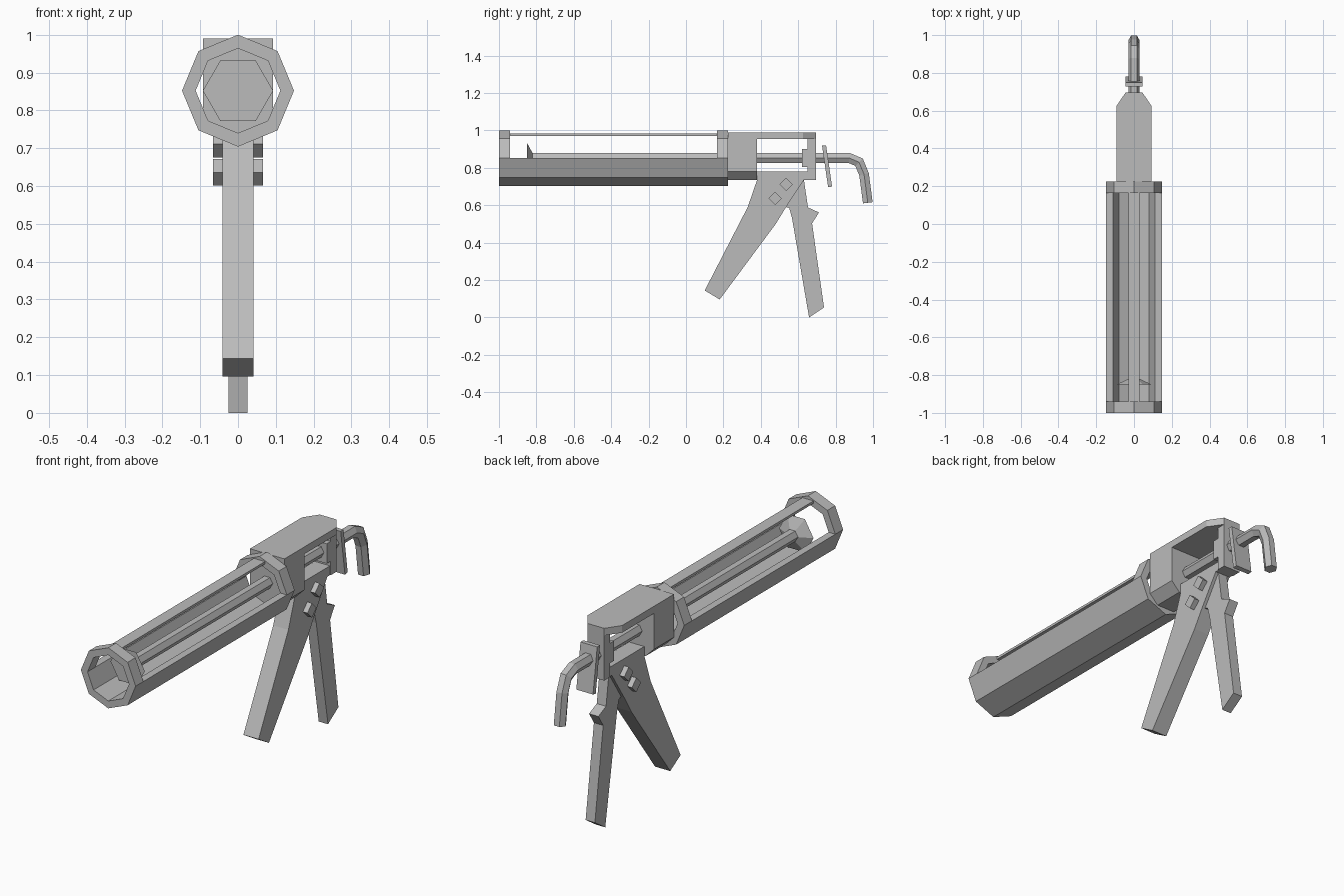
import bpy, bmesh
from math import sin, cos, pi
from mathutils import Vector

cube = bpy.data.objects.get("Cube")
if cube:
    bpy.data.objects.remove(cube, do_unlink=True)

grey = bpy.data.materials.new("grey metal")
grey.use_nodes = True
colour = (0.5, 0.5, 0.5, 1)
grey.diffuse_color = colour
grey.node_tree.nodes["Principled BSDF"].inputs["Base Color"].default_value = colour

AXIS_Z = 0.852  # height of the barrel axis


def loft(name, sections, closed=False):
    """Join matching rings of points into a skin, capped unless closed."""
    bm = bmesh.new()
    rings = [[bm.verts.new(p) for p in s] for s in sections]
    pairs = list(zip(rings, rings[1:] + rings[:1]))
    for a, b in pairs if closed else pairs[:-1]:
        for i in range(len(a)):
            j = (i + 1) % len(a)
            bm.faces.new((a[i], a[j], b[j], b[i]))
    if not closed:
        bm.faces.new(rings[0])
        bm.faces.new(rings[-1])
    bmesh.ops.recalc_face_normals(bm, faces=bm.faces)
    mesh = bpy.data.meshes.new(name)
    bm.to_mesh(mesh)
    bm.free()
    mesh.materials.append(grey)
    obj = bpy.data.objects.new(name, mesh)
    bpy.context.collection.objects.link(obj)
    return obj


def side_prism(name, yz, half):
    """Side profile extruded across x."""
    return loft(name, [[(x, y, z) for y, z in yz] for x in (-half, half)])


def front_prism(name, xz, y0, y1):
    """Front profile extruded along y."""
    return loft(name, [[(x, y, z) for x, z in xz] for y in (y0, y1)])


def box(name, x, y0, y1, z0, z1):
    return side_prism(name, [(y0, z0), (y1, z0), (y1, z1), (y0, z1)], x)


def polygon(n, r, first=0, last=None):
    """Points of a regular polygon about the barrel axis."""
    last = n - 1 if last is None else last
    return [(r * cos(2 * pi * i / n), AXIS_Z + r * sin(2 * pi * i / n))
            for i in range(first, last + 1)]


# Barrel: two octagonal rings joined by a half-open trough and a top strap
OUTER, INNER = 0.148, 0.112
for name, y0, y1 in (("front_ring", -1, -0.94), ("rear_ring", 0.165, 0.225)):
    loft(name, [[(x, y, z) for x, z in polygon(8, r)]
                for r, y in ((OUTER, y0), (OUTER, y1), (INNER, y1), (INNER, y0))],
         closed=True)
trough = polygon(8, OUTER, 4, 8) + polygon(8, INNER, 4, 8)[::-1]
front_prism("barrel_trough", trough, -0.94, 0.165)
box("top_strap", 0.03, -0.95, 0.23, 0.971, 0.983)

# Housing: front block with chamfered bottom, tapered roof, rear post
W = 0.093
front_prism("housing_block", [(-W, 0.99), (-W, 0.78), (-0.048, 0.735),
                              (0.048, 0.735), (W, 0.78), (W, 0.99)], 0.225, 0.38)
roof = [(-W, 0.38), (W, 0.38), (W, 0.625), (0.045, 0.695), (-0.045, 0.695), (-W, 0.625)]
loft("housing_roof", [[(x, y, z) for x, y in roof] for z in (0.955, 0.99)])
box("rear_post", 0.045, 0.65, 0.695, 0.735, 0.956)

# Fixed handle and trigger
side_prism("handle", [(0.38, 0.78), (0.38, 0.735), (0.33, 0.59), (0.1, 0.144),
                      (0.18, 0.096), (0.48, 0.5), (0.535, 0.59), (0.63, 0.735),
                      (0.65, 0.735), (0.65, 0.78)], 0.041)
side_prism("trigger", [(0.5, 0.7), (0.535, 0.59), (0.552, 0.585), (0.567, 0.53),
                       (0.658, 0), (0.738, 0.053), (0.674, 0.503), (0.711, 0.561),
                       (0.652, 0.588), (0.63, 0.74)], 0.025)

# Pivot pins through the handle
D = 0.035
for name, y, z in (("upper_pin", 0.535, 0.711), ("lower_pin", 0.476, 0.636)):
    side_prism(name, [(y - D, z), (y, z - D), (y + D, z), (y, z + D)], 0.066)

# Push rod: hexagonal bar swept along a bent path
path = [Vector((0, y, z)) for y, z in ((-0.83, AXIS_Z), (0.874, AXIS_Z), (0.925, 0.83),
                                       (0.952, 0.765), (0.972, 0.613))]
sections = []
for i, p in enumerate(path):
    before = (p - path[i - 1]).normalized() if i else Vector((0, 1, 0))
    after = (path[i + 1] - p).normalized() if i + 1 < len(path) else before
    tangent = (before + after).normalized()
    up = Vector((1, 0, 0)).cross(tangent) / tangent.dot(before)
    sections.append([p + Vector((0.03 * cos(a), 0, 0)) + up * 0.03 * sin(a)
                     for a in (k * pi / 3 for k in range(6))])
loft("push_rod", sections)

# Plunger cone, rod collar and release plate
loft("plunger", [[(x, y, z) for x, z in polygon(6, r)]
                 for y, r in ((-0.85, W), (-0.82, 0.03))])
box("rod_collar", 0.045, 0.62, 0.652, 0.803, 0.9)
side_prism("release_plate", [(0.727, 0.92), (0.749, 0.92), (0.781, 0.7), (0.76, 0.696)], 0.045)
